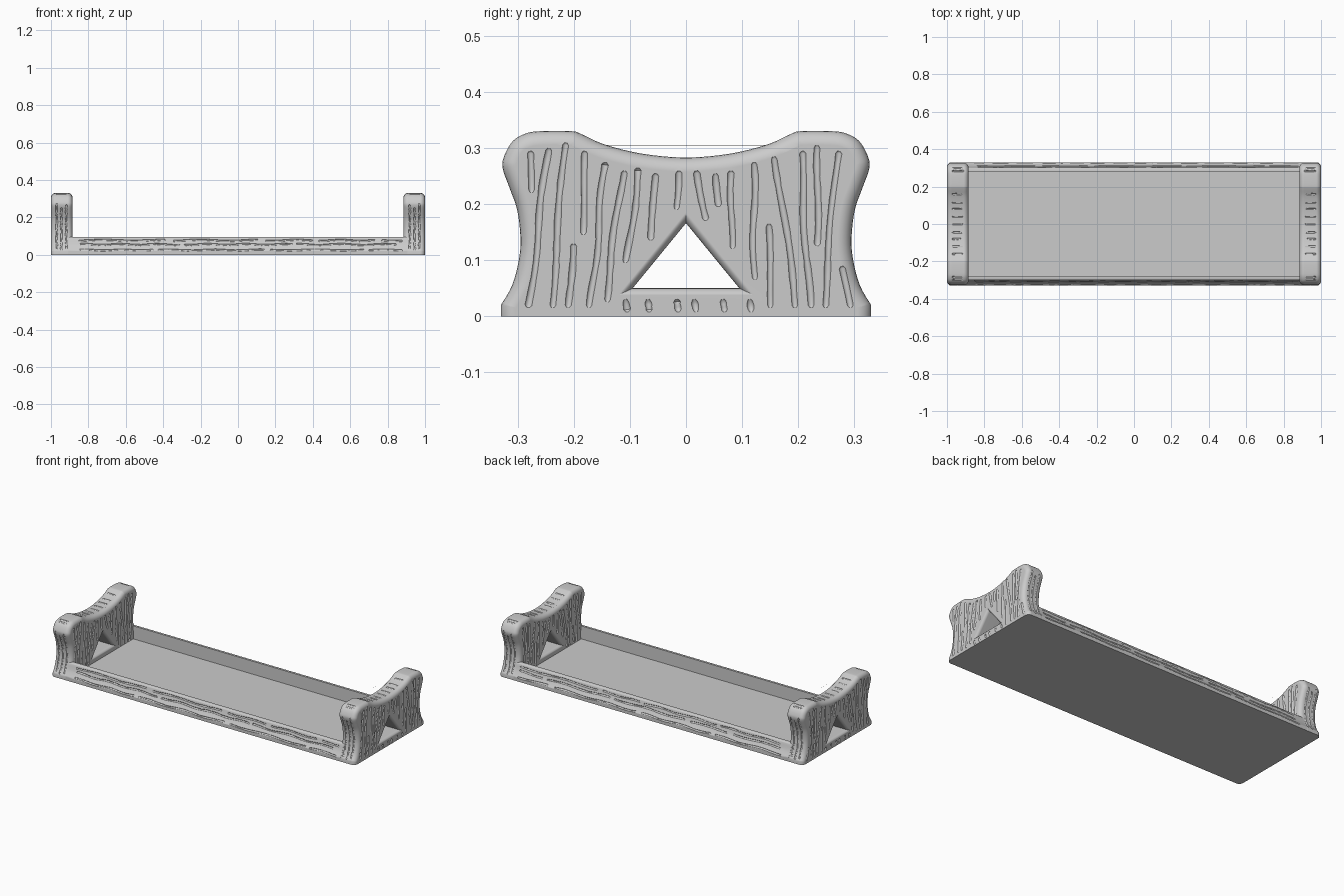
import bpy, bmesh, math, random
from mathutils import Vector, Matrix

cube = bpy.data.objects.get("Cube")
if cube:
    bpy.data.objects.remove(cube, do_unlink=True)
random.seed(7)

grey = bpy.data.materials.new("plain_grey")
grey.use_nodes = True
grey.diffuse_color = (0.6, 0.6, 0.6, 1)
grey.node_tree.nodes["Principled BSDF"].inputs["Base Color"].default_value = (0.6, 0.6, 0.6, 1)

CENTRE, HALF = 0.9425, 0.0575     # end board position and half thickness
ROUND = 0.025                     # edge rounding of the end boards


def finish(name, bm):
    """Turn a bmesh into a scene object."""
    bmesh.ops.recalc_face_normals(bm, faces=bm.faces[:])
    mesh = bpy.data.meshes.new(name)
    bm.to_mesh(mesh)
    bm.free()
    mesh.materials.append(grey)
    obj = bpy.data.objects.new(name, mesh)
    bpy.context.collection.objects.link(obj)
    return obj


def skin(bm, rings):
    """Join equal rings of points into a closed solid."""
    rows = [[bm.verts.new(p) for p in ring] for ring in rings]
    for a, b in zip(rows, rows[1:]):
        for i in range(len(a)):
            j = (i + 1) % len(a)
            bm.faces.new((a[i], a[j], b[j], b[i]))
    bm.faces.new(rows[0][::-1])
    bm.faces.new(rows[-1])


def groove(bm, points, normal, radius=0.006):
    """Add a round-ended tube that carves one grain line."""
    pts = [Vector(p) for p in points]
    first, last = (pts[0] - pts[1]).normalized(), (pts[-1] - pts[-2]).normalized()
    path = [pts[0] + first * radius * 0.7] + pts + [pts[-1] + last * radius * 0.7]
    rings = []
    for i, p in enumerate(path):
        t = (path[min(i + 1, len(path) - 1)] - path[max(i - 1, 0)]).normalized()
        side = t.cross(normal).normalized()
        up = side.cross(t)
        r = radius * (0.5 if i in (0, len(path) - 1) else random.uniform(0.85, 1.1))
        angles = [0.2 + math.tau * k / 10 for k in range(10)]
        rings.append([p + r * (math.cos(a) * side + math.sin(a) * up) for a in angles])
    skin(bm, rings)


def wavy(a, b, sway, amount, step=0.016):
    """Gently wandering line from a to b."""
    a, b = Vector(a), Vector(b)
    n = max(3, int((b - a).length / step))
    phase, freq = random.uniform(0, 6), random.uniform(18, 32)
    return [a.lerp(b, i / n) + Vector(sway) * amount
            * math.sin(phase + freq * (b - a).length * i / n) for i in range(n + 1)]


def carve(obj, bm):
    """Cut the bmesh solids out of the object, keeping only a sound result."""
    cutter = finish("cutter", bm)
    cutter.hide_render = True
    mod = obj.modifiers.new("carve", "BOOLEAN")
    mod.operation, mod.solver, mod.object = "DIFFERENCE", "EXACT", cutter
    mod.use_self = True
    bpy.context.view_layer.update()
    graph = bpy.context.evaluated_depsgraph_get()
    result = bpy.data.meshes.new_from_object(obj.evaluated_get(graph))
    obj.modifiers.clear()
    if len(result.polygons) >= len(obj.data.polygons):
        obj.data = result
    bpy.data.objects.remove(cutter, do_unlink=True)


def smooth(obj):
    bpy.ops.object.select_all(action="DESELECT")
    obj.select_set(True)
    bpy.context.view_layer.objects.active = obj
    bpy.ops.object.shade_smooth_by_angle(angle=math.radians(40))
    mod = obj.modifiers.new("weighted_normals", "WEIGHTED_NORMAL")
    mod.keep_sharp = True


# Half outline of an end board (y, z), smoothed above the foot
KEYS = [Vector(p) for p in (
    (.33, .02), (.31, .055), (.298, .1), (.295, .14), (.301, .19), (.315, .23),
    (.327, .265), (.323, .288), (.308, .313), (.285, .326), (.258, .33), (.205, .33),
    (.187, .325), (.15, .308), (.1, .294), (.05, .286), (0, .283))]
half = [Vector((.33, 0))]
for i in range(len(KEYS) - 1):
    p0, p1, p2 = KEYS[max(i - 1, 0)], KEYS[i], KEYS[i + 1]
    p3 = KEYS[i + 2] if i + 2 < len(KEYS) else Vector((-.05, .286))
    for k in range(4):
        t = k / 4
        half.append(0.5 * (2 * p1 + (p2 - p0) * t + (2 * p0 - 5 * p1 + 4 * p2 - p3) * t ** 2
                           + (3 * p1 - p0 - 3 * p2 + p3) * t ** 3))
outline = half + [KEYS[-1]] + [Vector((-p.x, p.y)) for p in reversed(half)]


def inset(amount):
    out = []
    for i, p in enumerate(outline):
        t = (outline[min(i + 1, len(outline) - 1)] - outline[max(i - 1, 0)]).normalized()
        out.append(p - Vector((t.y, -t.x)) * amount)
    return out


def rounded_layers(depth, radius):
    """(x, offset) pairs of a slab whose two faces meet the sides in quarter circles."""
    arc = [math.pi / 2 * k / 5 for k in range(6)]
    near = [(depth - radius * (1 - math.cos(a)), radius * (1 - math.sin(a))) for a in arc]
    return near + [(-x, s) for x, s in reversed(near)]


# End board with rounded edges
bm = bmesh.new()
skin(bm, [[(CENTRE + x, p.x, p.y) for p in inset(s)] for x, s in rounded_layers(HALF, ROUND)])
left_end = finish("left_end_board", bm)

# Triangular opening that flares at both faces
INNER, MID_Z = 0.045, 0.095
bm = bmesh.new()
skin(bm, [[(CENTRE + x, y * (1 + s / INNER), MID_Z + z * (1 + s / INNER))
           for y, z in ((-.095, -.045), (.095, -.045), (0, .071))]
          for x, s in rounded_layers(HALF + .001, .018)])
carve(left_end, bm)

# Wood grain on both broad faces of the end board: (y, z) to (y, z)
GRAIN = [
    (-.28, .29, -.275, .225), (-.246, .295, -.28, .02), (-.215, .305, -.24, .02),
    (-.203, .125, -.208, .02), (-.178, .29, -.186, .15), (-.145, .27, -.17, .02),
    (-.113, .255, -.143, .03), (-.085, .26, -.105, .1), (-.055, .25, -.06, .14),
    (-.015, .255, -.018, .195), (.02, .255, .037, .175), (.055, .25, .06, .2),
    (.082, .255, .08, .125), (.12, .27, .122, .07), (.16, .28, .195, .02),
    (.145, .16, .153, .02), (.205, .29, .22, .02), (.236, .3, .232, .13),
    (.27, .29, .246, .02), (.28, .085, .29, .02)]
for group in (GRAIN[::2], GRAIN[1::2]):
    bm = bmesh.new()
    for sign in (1, -1):
        x = CENTRE + sign * (HALF + .001)
        for y1, z1, y2, z2 in group:
            groove(bm, wavy((x, y1, z1), (x, y2, z2), (0, 1, 0), .003), Vector((sign, 0, 0)))
    carve(left_end, bm)

# Short marks below the opening
bm = bmesh.new()
x = CENTRE + HALF + .001
for y in (-.107, -.068, -.017, .016, .066, .113):
    groove(bm, wavy((x, y, .026), (x, y + .002, .012), (0, 1, 0), .001), Vector((1, 0, 0)))
carve(left_end, bm)

# Grain down the narrow front and back edges
bm = bmesh.new()
for sign in (1, -1):
    for dx, low, high in ((-.024, .03, .27), (.002, .025, .25), (.027, .03, .275)):
        path = [(CENTRE + dx + random.uniform(-.002, .002), sign * (p.x + .001), p.y)
                for p in half if p.x > .28 and low < p.y < high]
        groove(bm, path, Vector((0, sign, 0)), .005)
carve(left_end, bm)

# Short grain marks along the top edge
bm = bmesh.new()
crest = [p for p in half if p.y > .27]
for y in (-.3, -.283, -.16, -.12, -.08, -.045, 0, .04, .08, .115, .16, .283, .3):
    p = min(crest, key=lambda q: abs(q.x - abs(y)))
    z = p.y + .001
    start = CENTRE - random.uniform(.015, .03)
    groove(bm, wavy((start, y, z), (CENTRE + .026, y, z), (0, 1, 0), .001),
           Vector((0, 0, 1)), .005)
carve(left_end, bm)

# Opposite end board is a mirrored copy
mesh = left_end.data.copy()
mesh.transform(Matrix.Scale(-1, 4, (1, 0, 0)))
mesh.flip_normals()
right_end = bpy.data.objects.new("right_end_board", mesh)
bpy.context.collection.objects.link(right_end)

# Long rails share the flared foot of the end boards
section = [p for p in half if p.y < .082] + [Vector(p) for p in (
    (.3, .088), (.297, .093), (.292, .095), (.28, .095), (.28, 0))]
rails = []
for sign, name in ((-1, "front_rail"), (1, "back_rail")):
    bm = bmesh.new()
    skin(bm, [[(x, sign * p.x, p.y) for p in section] for x in (-.905, .905)])
    rail = finish(name, bm)
    bm = bmesh.new()
    for z in (.076, .053, .03):
        p = min(section[:-2], key=lambda q: abs(q.y - z))
        x = -.87 + random.uniform(0, .04)
        while x < .8:
            end = min(x + random.uniform(.2, .6), .875)
            groove(bm, wavy((x, sign * (p.x + .001), p.y), (end, sign * (p.x + .001), p.y),
                            (0, -sign * .4, 1), .003, .025), Vector((0, sign, .35)), .005)
            x = end + random.uniform(.025, .05)
    carve(rail, bm)
    rails.append(rail)

# Flat floor panel
bm = bmesh.new()
skin(bm, [[(x, y, z) for y, z in ((-.28, 0), (.28, 0), (.28, .018), (-.28, .018))]
          for x in (-.885, .885)])
finish("floor_panel", bm)

for obj in (right_end, left_end, *rails):
    smooth(obj)
